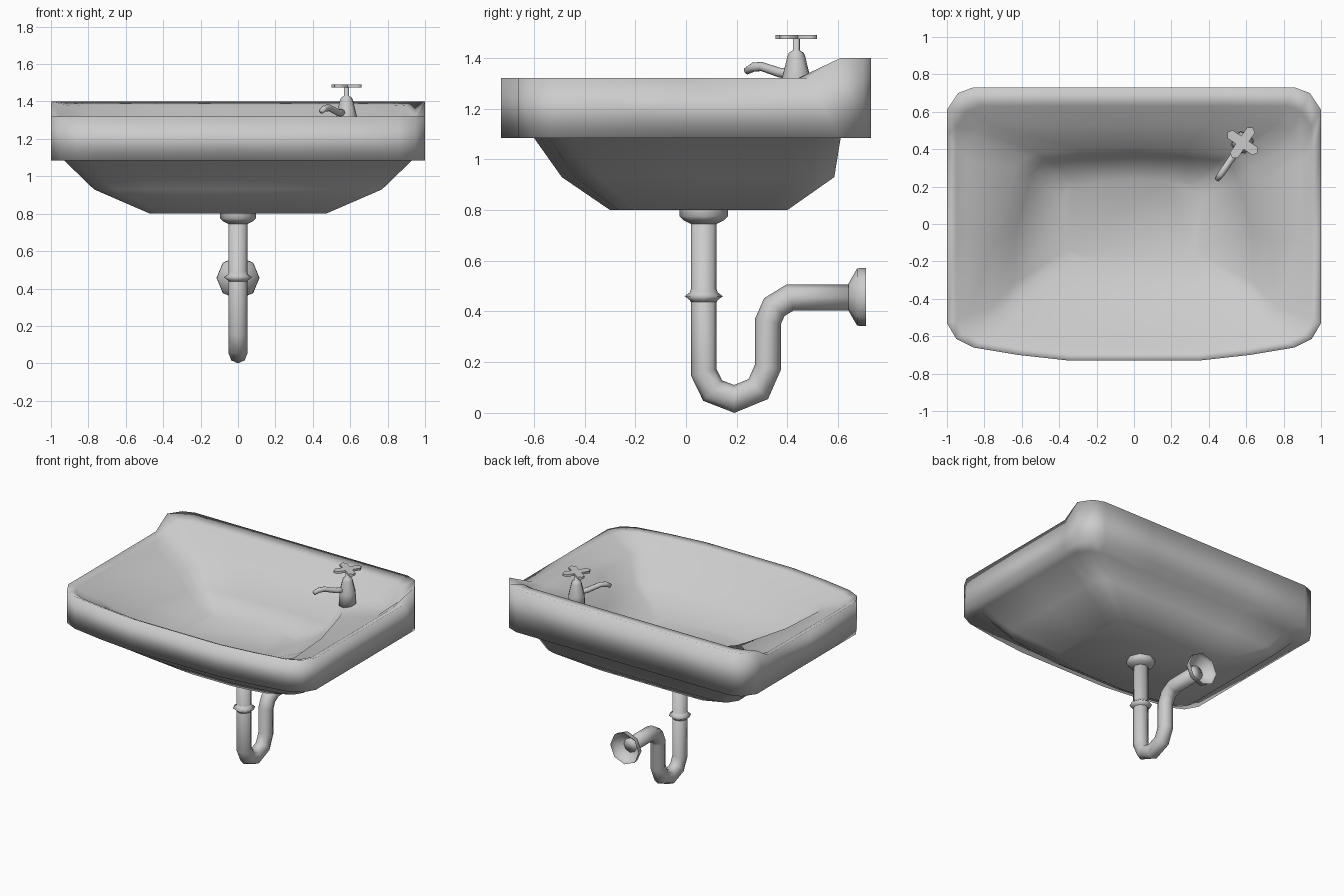
import bpy, bmesh
from math import cos, sin, pi, hypot, radians
from mathutils import Vector

if "Cube" in bpy.data.objects:
    bpy.data.objects.remove(bpy.data.objects["Cube"])


def finish(name, bm, angle=180, loc=(0, 0, 0), turn=0):
    bmesh.ops.recalc_face_normals(bm, faces=bm.faces)
    me = bpy.data.meshes.new(name)
    bm.to_mesh(me)
    bm.free()
    ob = bpy.data.objects.new(name, me)
    bpy.context.collection.objects.link(ob)
    ob.location = loc
    ob.rotation_euler.z = turn
    bpy.ops.object.select_all(action='DESELECT')
    ob.select_set(True)
    bpy.context.view_layer.objects.active = ob
    if angle >= 180:
        bpy.ops.object.shade_smooth()
    else:
        bpy.ops.object.shade_smooth_by_angle(angle=radians(angle))
    return ob


def loft(rings, caps=True):
    bm = bmesh.new()
    loops = [[bm.verts.new(p) for p in r] for r in rings]
    n = len(loops[0])
    for a, b in zip(loops, loops[1:]):
        for i in range(n):
            j = (i + 1) % n
            bm.faces.new((a[i], a[j], b[j], b[i]))
    if caps:
        bm.faces.new(loops[0])
        bm.faces.new(loops[-1])
    return bm


def sweep(name, path, sides=8, angle=180, caps=True, **kw):
    """Round tube along (y, z, radius) points, mitred at the bends."""
    P = [Vector((0, y, z)) for y, z, r in path]
    rings = []
    for i, (p, (_, _, r)) in enumerate(zip(P, path)):
        d0 = (p - P[max(i - 1, 0)]).normalized()
        d1 = (P[min(i + 1, len(P) - 1)] - p).normalized()
        t = (d0 + d1).normalized()
        side = Vector((0, -t.z, t.y))
        miter = 1 / max(t.dot(d1 if d1.length else d0), 0.5)
        rings.append([p + r * (Vector((cos(a), 0, 0)) + side * sin(a) * miter)
                      for a in (2 * pi * k / sides for k in range(sides))])
    return finish(name, loft(rings, caps), angle, **kw)


# basin: one plan outline, mirrored, then scaled into a stack of rings
half = [(.45, .73), (.86, .73), (.94, .70), (1, .61), (1, .48), (1, 0),
        (1, -.53), (.95, -.615), (.86, -.66), (.62, -.70), (.35, -.73)]
outline = ([(0, .73)] + half + [(0, -.73)]
           + [(-x, y) for x, y in reversed(half)])


def ring(w, y0, y1, z, rounding=0, taper=0, lift=False):
    pts = []
    for x, y in outline:
        u, v = x, y / .73
        k = min(1 - rounding + rounding / hypot(u, v), 1)
        px = u * k * w * (1 - taper * v)
        py = (y0 + y1) / 2 + v * k * (y1 - y0) / 2
        up = .08 * min(max((py - .48) / .13, 0), 1) if lift else 0
        pts.append((px, py, z + up))
    return pts


finish("basin", loft([
    ring(.47, -.30, .40, .80),
    ring(.77, -.49, .585, .93),
    ring(.93, -.60, .61, 1.085),
    ring(1, -.73, .73, 1.085),
    ring(1, -.73, .73, 1.32, lift=True),
    ring(.95, -.69, .63, 1.302, lift=True),
    ring(.89, -.65, .53, 1.265),
    ring(.74, -.60, .41, 1.225, .25, .12),
    ring(.63, -.44, .37, 1.09, .3, .1),
    ring(.40, -.22, .24, .99, .5)]))

# waste trap and its fittings
R = .051
sweep("trap_pipe", [(.07, .81, R), (.07, .16, R), (.105, .088, R), (.19, .055, R),
                    (.285, .094, R), (.323, .18, R), (.323, .36, R),
                    (.348, .417, R), (.41, .455, R), (.645, .455, R)])
sweep("drain_nut", [(.07, .805, .095), (.07, .775, .095), (.07, .76, .08), (.07, .745, .05)],
      angle=70)
sweep("pipe_joint", [(.07, .49, .05), (.07, .475, .055), (.07, .46, .075),
                     (.07, .445, .055), (.07, .435, .05)])
sweep("wall_flange", [(.64, .457, .052), (.675, .457, .113), (.71, .457, .115)], caps=False)

# tap, turned toward the middle of the bowl
place = dict(loc=(.58, .435, 0), turn=-.6)
sweep("tap_body", [(0, 1.22, .062), (0, 1.32, .057), (0, 1.405, .036), (0, 1.42, .03),
                   (0, 1.43, .014), (0, 1.48, .014)], **place)
sweep("tap_spout", [(0, 1.335, .022), (-.08, 1.342, .019), (-.165, 1.366, .018),
                    (-.205, 1.364, .018), (-.24, 1.347, .014)], **place)

# four-armed tap handle
star = []
for q in range(4):
    a = q * pi / 2
    for r, off in ((.085, -.3), (.098, 0), (.085, .3), (.036, pi / 4)):
        star.append((r * cos(a + off), r * sin(a + off)))
finish("tap_handle", loft([[(x, y, z) for x, y in star] for z in (1.474, 1.49)]), 70, **place)
